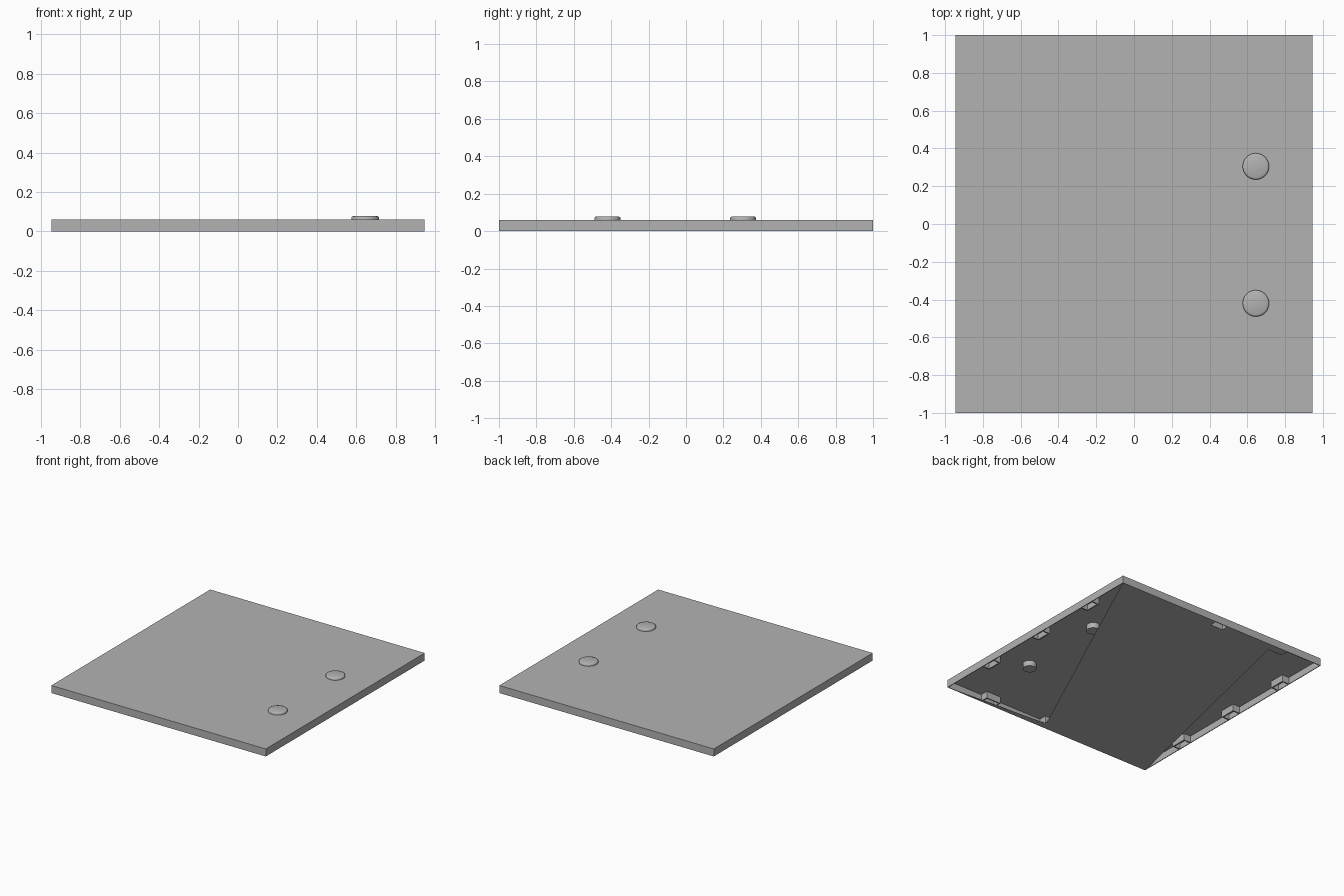
import bpy, bmesh, math
from mathutils import Matrix, Vector

if "Cube" in bpy.data.objects:
    bpy.data.objects.remove(bpy.data.objects["Cube"])

HX, HY, TOP = 0.945, 1.0, 0.06

grey = bpy.data.materials.new("mid grey")
grey.use_nodes = True
grey.diffuse_color = (0.45, 0.45, 0.45, 1)
grey.node_tree.nodes["Principled BSDF"].inputs["Base Color"].default_value = (0.45, 0.45, 0.45, 1)


def add_object(name, bm):
    mesh = bpy.data.meshes.new(name)
    bm.to_mesh(mesh)
    bm.free()
    mesh.materials.append(grey)
    obj = bpy.data.objects.new(name, mesh)
    bpy.context.collection.objects.link(obj)
    return obj


def open_box(name, size, matrix, thickness, open_sides):
    """Thin-walled box without the faces that point along open_sides."""
    bm = bmesh.new()
    bmesh.ops.create_cube(bm, size=1, matrix=Matrix.Diagonal((*size, 1)))
    gone = [f for f in bm.faces if any(f.normal.dot(Vector(d)) > 0.9 for d in open_sides)]
    bmesh.ops.delete(bm, geom=gone, context="FACES")
    bm.transform(matrix)
    obj = add_object(name, bm)
    shell = obj.modifiers.new("walls", "SOLIDIFY")
    shell.thickness = thickness
    shell.offset = -1
    shell.use_even_offset = True
    return obj


def turned(name, profile, x, y, sides=32):
    """Solid of revolution about the vertical line through x, y."""
    bm = bmesh.new()
    verts = [bm.verts.new((r, 0, z)) for r, z in profile]
    edges = [bm.edges.new(pair) for pair in zip(verts, verts[1:])]
    bmesh.ops.spin(bm, geom=verts + edges, axis=(0, 0, 1), cent=(0, 0, 0),
                   angle=math.tau, steps=sides)
    bmesh.ops.remove_doubles(bm, verts=bm.verts, dist=0.0001)
    bmesh.ops.recalc_face_normals(bm, faces=bm.faces)
    bm.transform(Matrix.Translation((x, y, 0)))
    obj = add_object(name, bm)
    bpy.ops.object.select_all(action="DESELECT")
    obj.select_set(True)
    bpy.context.view_layer.objects.active = obj
    bpy.ops.object.shade_smooth_by_angle(angle=math.radians(50))


# Hollow tray, open underneath
open_box("tray", (2 * HX, 2 * HY, TOP), Matrix.Translation((0, 0, TOP / 2)),
         0.006, [(0, 0, -1)])

# Hollow tabs along the inside of all four walls
TAB_W, TAB_D, TAB_H = 0.13, 0.065, 0.055
for side, angle, reach, shift in (("left", 0, HX, 0.02), ("right", 180, HX, -0.02),
                                  ("back", 90, HY, 0), ("front", 270, HY, 0)):
    for i in (-1, 0, 1):
        place = Matrix.Rotation(math.radians(angle), 4, "Z") @ Matrix.Translation(
            (reach - 0.004 - TAB_D / 2, i * 0.56 + shift, TAB_H / 2))
        open_box(f"{side}_tab_{i + 2}", (TAB_D, TAB_W, TAB_H), place, 0.01,
                 [(0, 0, -1), (1, 0, 0)])

# Round buttons on top, each with a peg underneath
for n, y in enumerate((-0.42, 0.305)):
    turned(f"button_{n + 1}", [(0, TOP - 0.002), (0.07, TOP - 0.002), (0.07, 0.07),
                               (0.067, 0.075), (0.06, 0.078), (0, 0.078)], 0.645, y)
    turned(f"peg_{n + 1}", [(0, 0.01), (0.05, 0.01), (0.05, 0.056), (0, 0.056)], 0.645, y)

# Flat bottom sheet covering the middle, notched around one back tab
outline = [(HX, HY), (0.065, HY), (0.065, 0.94), (-0.065, 0.94), (-0.065, HY),
           (-0.63, HY), (-0.63, 0.935), (-0.5, 0.935), (-HX, -HY), (HX, -HY),
           (0.05, -0.94)]
bm = bmesh.new()
face = bm.faces.new([bm.verts.new((x, y, 0)) for x, y in outline])
face.normal_update()
if face.normal.z > 0:
    face.normal_flip()
add_object("bottom_sheet", bm)
